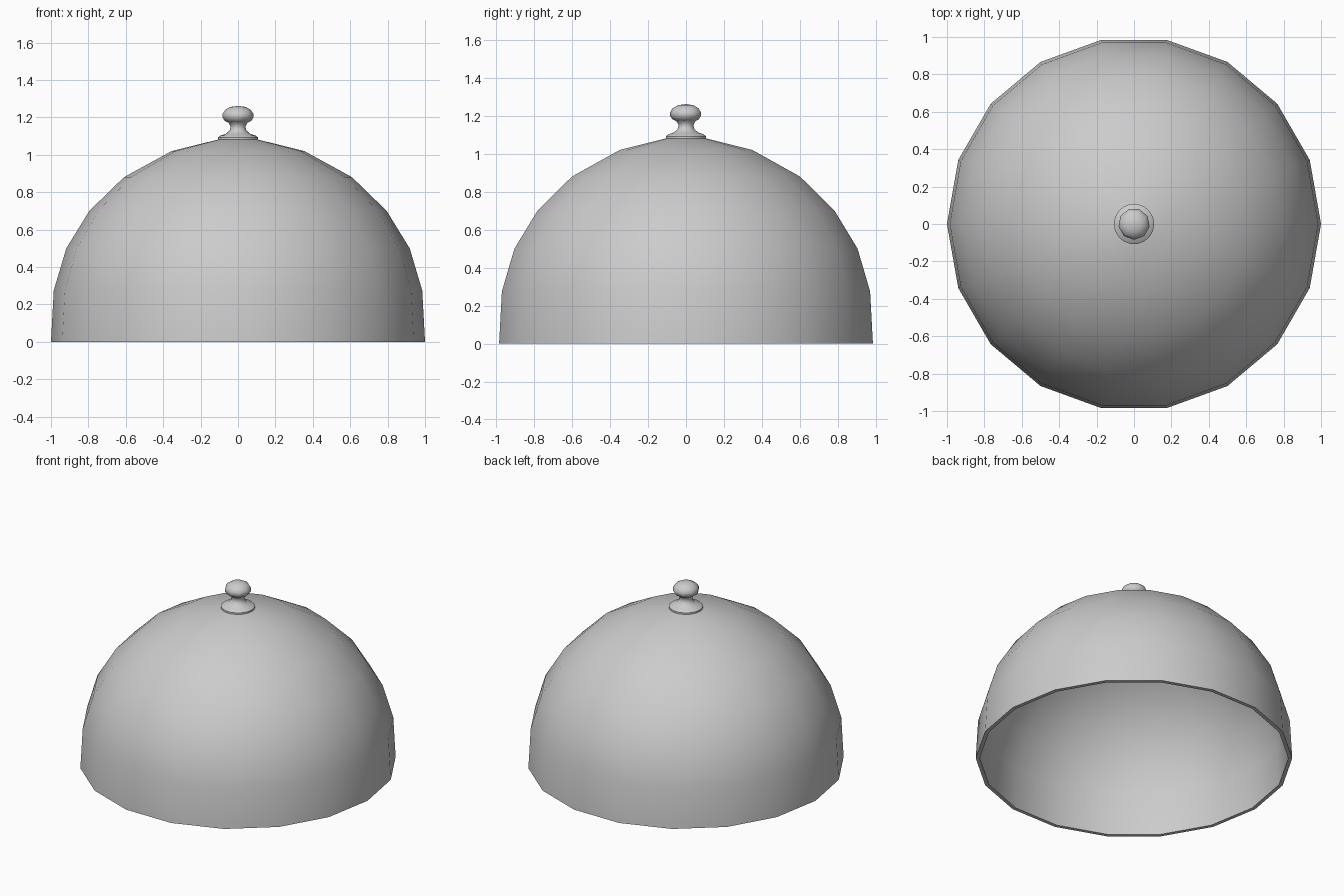
import bpy, bmesh, math

if "Cube" in bpy.data.objects:
    bpy.data.objects.remove(bpy.data.objects["Cube"])

metal = bpy.data.materials.new("polished grey metal")
metal.diffuse_color = (0.6, 0.6, 0.6, 1)
metal.use_nodes = True
metal.node_tree.nodes["Principled BSDF"].inputs["Base Color"].default_value = metal.diffuse_color


def lathe(name, profile, sides, start=0.0, smooth=40):
    """Spin a (radius, height) profile around z; radius 0 becomes a pole."""
    bm = bmesh.new()
    rings = []
    for r, z in profile:
        if r == 0:
            rings.append([bm.verts.new((0, 0, z))] * sides)
        else:
            rings.append([bm.verts.new((r * math.cos(start + math.tau * i / sides),
                                        r * math.sin(start + math.tau * i / sides), z))
                          for i in range(sides)])
    for a, b in zip(rings, rings[1:]):
        for i in range(sides):
            j = (i + 1) % sides
            bm.faces.new(list(dict.fromkeys((a[i], a[j], b[j], b[i]))))
    bmesh.ops.recalc_face_normals(bm, faces=bm.faces)
    mesh = bpy.data.meshes.new(name)
    bm.to_mesh(mesh)
    bm.free()
    mesh.materials.append(metal)
    obj = bpy.data.objects.new(name, mesh)
    bpy.context.collection.objects.link(obj)
    bpy.ops.object.select_all(action='DESELECT')
    obj.select_set(True)
    bpy.context.view_layer.objects.active = obj
    bpy.ops.object.shade_smooth_by_angle(angle=math.radians(smooth))
    return obj


# Hollow dome: outer skin, then the inner skin joined by the flat rim
outer = [(0, 1.09), (0.10, 1.083), (0.355, 1.02), (0.61, 0.88),
         (0.795, 0.70), (0.918, 0.50), (0.985, 0.275), (1.0, 0)]
inner = [(0.975, 0), (0.96, 0.27), (0.894, 0.49), (0.775, 0.685),
         (0.595, 0.86), (0.345, 0.996), (0.10, 1.058), (0, 1.064)]
lathe("dome_cover", outer + inner, 18)

# Handle foot and waisted neck
lathe("handle_stem", [(0, 1.075), (0.108, 1.08), (0.108, 1.092), (0.095, 1.102),
                      (0.065, 1.112), (0.045, 1.13), (0.040, 1.15),
                      (0.046, 1.165), (0.055, 1.175), (0, 1.18)], 18, smooth=50)

# Rounded grip on top
lathe("handle_knob", [(0, 1.165), (0.045, 1.168), (0.072, 1.182), (0.084, 1.200),
                      (0.084, 1.218), (0.070, 1.240), (0.042, 1.256), (0, 1.262)],
      9, -math.pi / 2, smooth=60)
